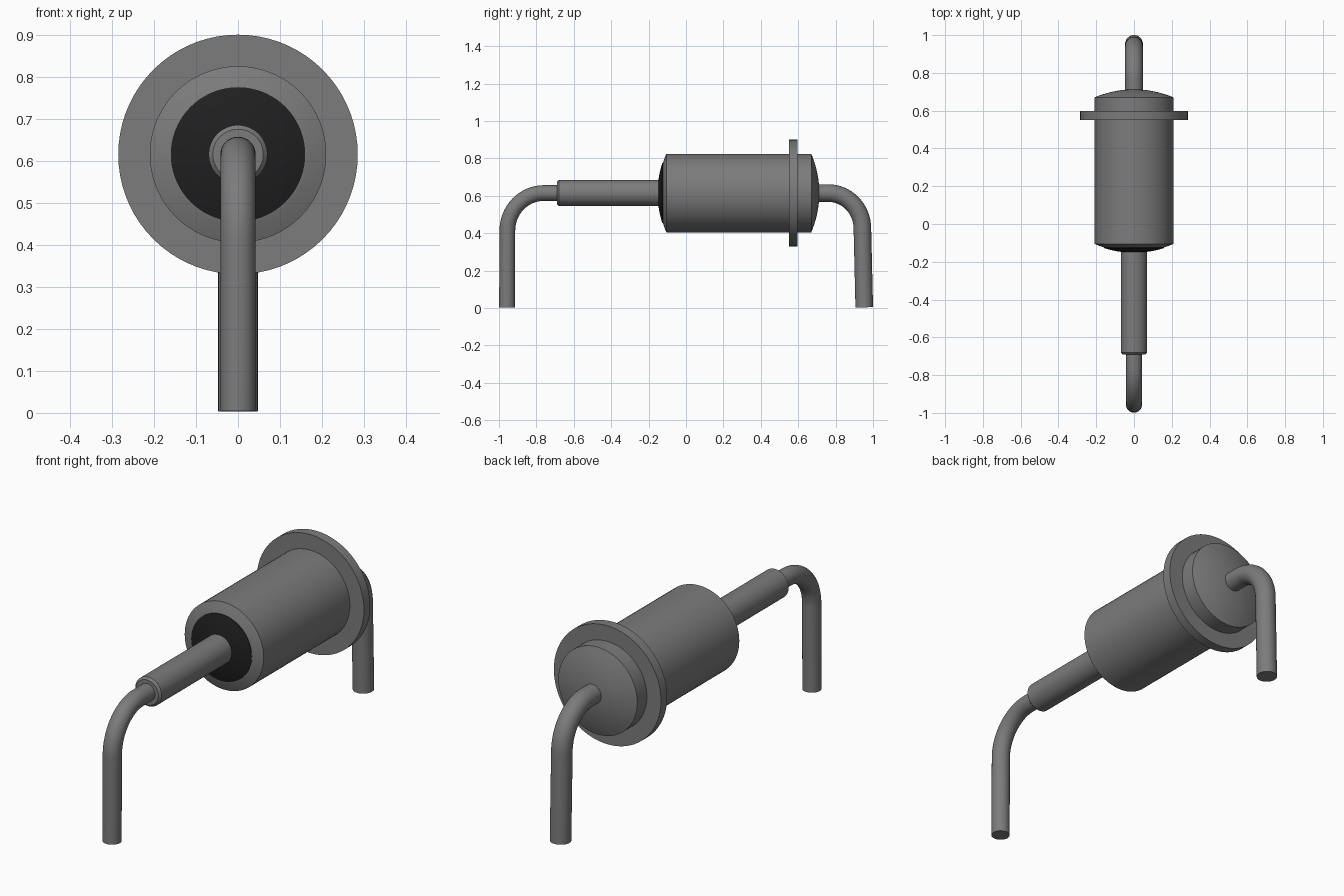
import bpy
import bmesh
from math import sin, cos, pi
from mathutils import Vector

cube = bpy.data.objects.get("Cube")
if cube:
    bpy.data.objects.remove(cube, do_unlink=True)

AXIS_Z = 0.615  # height of the horizontal axis


def material(name, value):
    mat = bpy.data.materials.new(name)
    mat.use_nodes = True
    colour = (value, value, value, 1)
    mat.diffuse_color = colour
    mat.node_tree.nodes["Principled BSDF"].inputs["Base Color"].default_value = colour
    return mat


metal = material("grey metal", 0.2)
glass = material("black glass", 0.014)


def finish(name, bm, mat, angle=0.5):
    bmesh.ops.recalc_face_normals(bm, faces=bm.faces)
    mesh = bpy.data.meshes.new(name)
    bm.to_mesh(mesh)
    bm.free()
    mesh.materials.append(mat)
    obj = bpy.data.objects.new(name, mesh)
    bpy.context.collection.objects.link(obj)
    bpy.ops.object.select_all(action="DESELECT")
    obj.select_set(True)
    bpy.context.view_layer.objects.active = obj
    bpy.ops.object.shade_smooth_by_angle(angle=angle)
    return obj


def sweep(name, rings, mat, sides):
    """Skin circles given as (centre, plane direction, radius) and cap both ends."""
    bm = bmesh.new()
    loops = []
    for centre, up, radius in rings:
        loops.append([bm.verts.new(centre + radius * (
            Vector((1, 0, 0)) * cos(2 * pi * i / sides) + up * sin(2 * pi * i / sides)))
            for i in range(sides)])
    for a, b in zip(loops, loops[1:]):
        for i in range(sides):
            j = (i + 1) % sides
            bm.faces.new((a[i], a[j], b[j], b[i]))
    bm.faces.new(loops[0])
    bm.faces.new(loops[-1])
    return finish(name, bm, mat)


def lathe(name, profile, mat, sides=72):
    """Turn a (y, radius) profile around the horizontal axis."""
    return sweep(name, [(Vector((0, y, AXIS_Z)), Vector((0, 0, 1)), r)
                        for y, r in profile], mat, sides)


def dome(y, radius, height, rim=0.0, steps=10):
    """Shallow spherical cap profile, from the outer edge inward."""
    return [(y + height * (1 - (r / radius) ** 2), r) for r in
            (radius + (rim - radius) * i / steps for i in range(steps + 1))]


# Main can with rounded shoulders, flange, glass seal and sleeve
front_end = dome(-0.105, 0.21, -0.045, 0.16)
rear_end = dome(0.67, 0.21, 0.043, 0.01)
lathe("can_body", front_end[::-1] + rear_end, metal)
lathe("mounting_flange", [(0.55, 0.285), (0.597, 0.285)], metal)
lathe("glass_seal", [(-0.10, 0.16)] + dome(-0.127, 0.16, -0.025, 0.04), glass)
lathe("lead_sleeve", [(-0.69, 0.06), (-0.68, 0.07), (-0.13, 0.07)], metal, 48)


def bent_lead(name, start, bend, foot, radius, reach, drop):
    """Wire leaving along the axis, turning down through an elliptical bend."""
    side = 1 if foot > 0 else -1
    points = [Vector((0, start, AXIS_Z))]
    for i in range(17):
        t = pi / 2 * i / 16
        points.append(Vector((0, bend + side * reach * sin(t),
                              AXIS_Z - drop * (1 - cos(t)))))
    points.append(Vector((0, foot, 0.004)))
    rings = []
    for i, p in enumerate(points):
        tangent = (points[min(i + 1, len(points) - 1)] - points[max(i - 1, 0)]).normalized()
        rings.append((p, Vector((1, 0, 0)).cross(tangent), radius))
    return sweep(name, rings, metal, 32)


# Bent wire legs
bent_lead("front_lead", -0.66, -0.76, -0.957, 0.042, 0.195, 0.2)
bent_lead("rear_lead", 0.68, 0.76, 0.953, 0.047, 0.183, 0.19)
